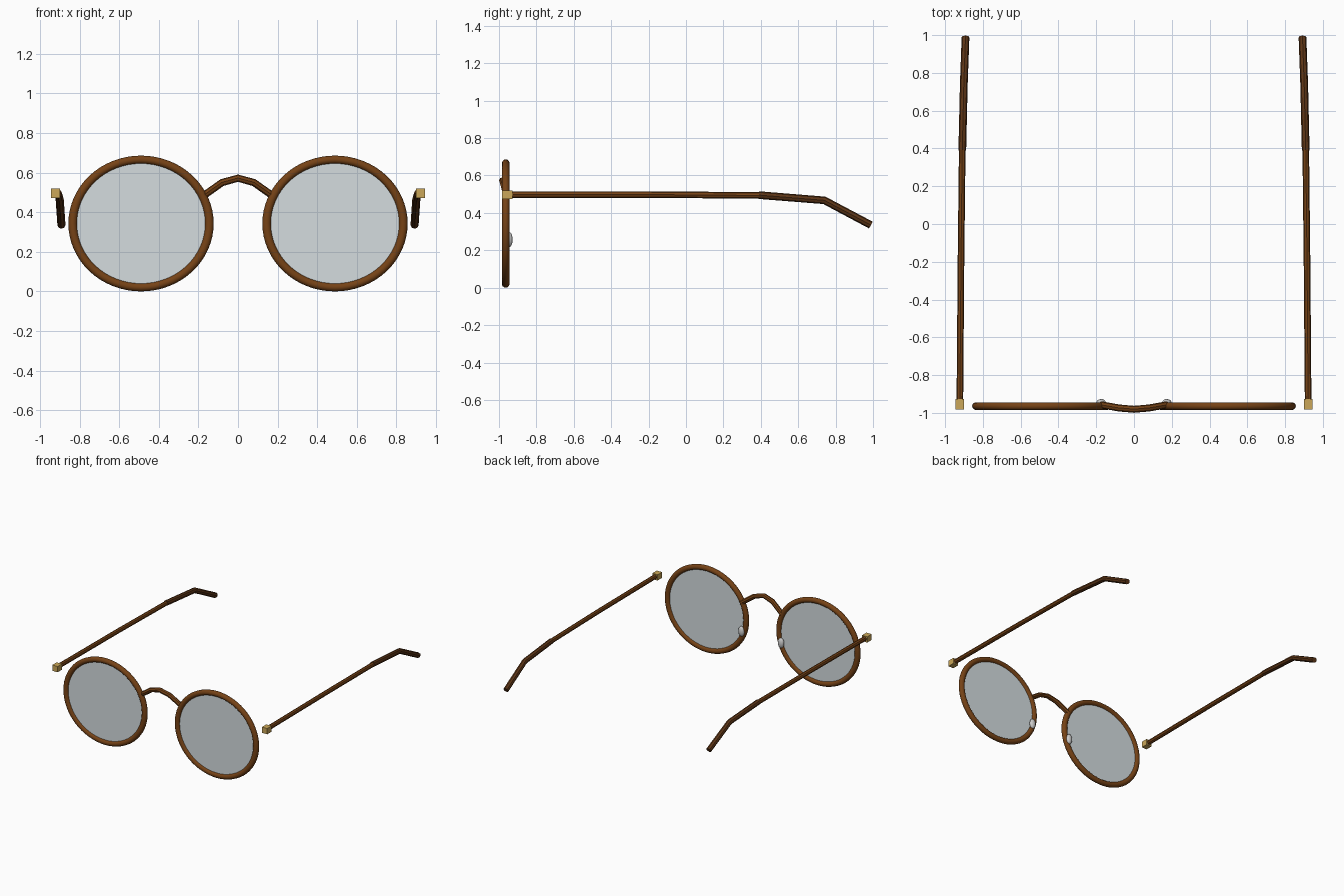
import bpy, math

if "Cube" in bpy.data.objects:
    bpy.data.objects.remove(bpy.data.objects["Cube"])


def material(name, rgb):
    m = bpy.data.materials.new(name)
    m.diffuse_color = (*rgb, 1)
    m.use_nodes = True
    m.node_tree.nodes["Principled BSDF"].inputs["Base Color"].default_value = m.diffuse_color
    return m


BROWN = material("brown", (0.18, 0.055, 0.008))
DARK = material("dark_brown", (0.11, 0.036, 0.008))
BRASS = material("brass", (0.60, 0.39, 0.10))
GLASS = material("glass", (0.66, 0.72, 0.74))
PAD = material("pad_grey", (0.55, 0.55, 0.58))


def finish(name, mat, scale=None, smooth=True):
    ob = bpy.context.object
    ob.name = name
    if scale:
        ob.scale = scale
    bpy.ops.object.transform_apply(location=False, rotation=True, scale=True)
    ob.data.materials.clear()
    ob.data.materials.append(mat)
    if smooth:
        bpy.ops.object.shade_smooth_by_angle(angle=math.radians(40))
    return ob


def tube(name, pts, radius, mat):
    cu = bpy.data.curves.new(name, 'CURVE')
    cu.dimensions = '3D'
    cu.bevel_depth = radius
    cu.bevel_resolution = 2
    cu.use_fill_caps = True
    sp = cu.splines.new('POLY')
    sp.points.add(len(pts) - 1)
    for p, co in zip(sp.points, pts):
        p.co = (*co, 1)
    ob = bpy.data.objects.new(name, cu)
    bpy.context.collection.objects.link(ob)
    bpy.ops.object.select_all(action='DESELECT')
    ob.select_set(True)
    bpy.context.view_layer.objects.active = ob
    bpy.ops.object.convert(target='MESH')
    return finish(name, mat)


RY, RZ = -0.964, 0.343
UPRIGHT = (math.pi / 2, 0, 0)

for side, s in (("left", -1), ("right", 1)):
    # oval rim
    bpy.ops.mesh.primitive_torus_add(major_radius=0.3225, minor_radius=0.0205,
                                     major_segments=64, minor_segments=14,
                                     location=(s * 0.49, RY, RZ), rotation=UPRIGHT)
    finish(side + "_rim", BROWN, (1.07, 1, 1))
    # thin lens
    bpy.ops.mesh.primitive_cylinder_add(vertices=64, radius=0.317, depth=0.01,
                                        location=(s * 0.49, RY, RZ), rotation=UPRIGHT)
    finish(side + "_lens", GLASS, (1.07, 1, 1))
    # nose pad
    bpy.ops.mesh.primitive_uv_sphere_add(segments=20, ring_count=12, radius=1,
                                         location=(s * 0.174, -0.945, 0.257))
    finish(side + "_nose_pad", PAD, (0.025, 0.018, 0.04))
    # hinge block
    bpy.ops.mesh.primitive_cube_add(size=1, location=(s * 0.922, -0.955, 0.496))
    finish(side + "_hinge", BRASS, (0.046, 0.055, 0.046), smooth=False)
    # temple arm and bent ear tip
    tube(side + "_temple", [(s * 0.922, -0.955, 0.498), (s * 0.916, -0.2, 0.498),
                            (s * 0.909, 0.42, 0.493)], 0.0175, BROWN)
    tube(side + "_ear_tip", [(s * 0.909, 0.39, 0.495), (s * 0.901, 0.74, 0.467),
                             (s * 0.892, 0.988, 0.335)], 0.0205, DARK)

# arched bridge
tube("bridge", [(-0.175, -0.957, 0.483), (-0.08, -0.974, 0.55), (0, -0.981, 0.572),
                (0.08, -0.974, 0.55), (0.175, -0.957, 0.483)], 0.0185, BROWN)
